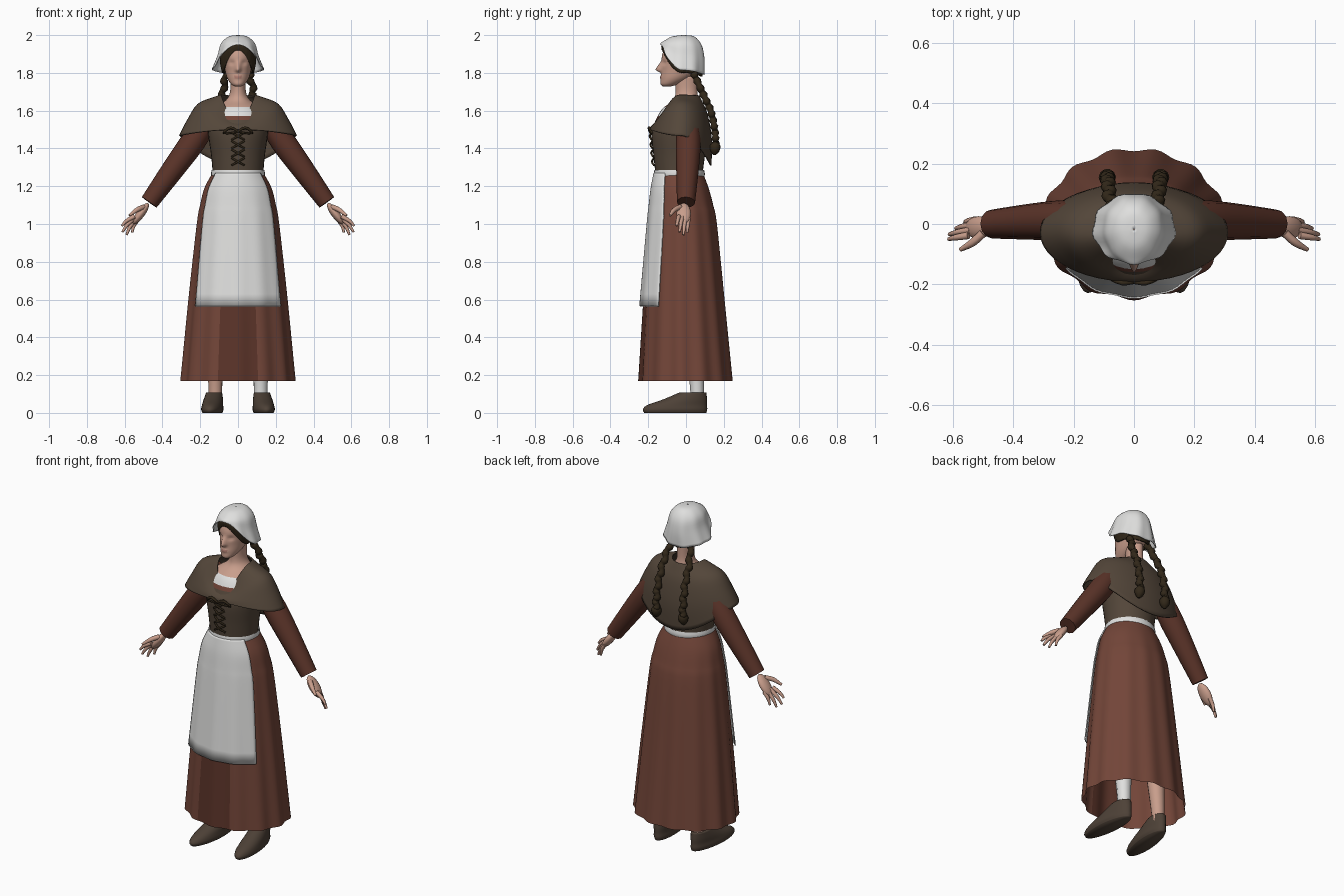
import bpy, bmesh, math
from mathutils import Vector, Matrix

cube = bpy.data.objects.get("Cube")
if cube:
    bpy.data.objects.remove(cube)


def material(name, r, g, b):
    m = bpy.data.materials.new(name)
    m.use_nodes = True
    m.diffuse_color = (r, g, b, 1)
    bsdf = next(n for n in m.node_tree.nodes if n.type == 'BSDF_PRINCIPLED')
    bsdf.inputs["Base Color"].default_value = (r, g, b, 1)
    bsdf.inputs["Roughness"].default_value = 0.8
    return m


russet = material("russet cloth", .17, .06, .04)
dark_russet = material("dark russet cloth", .105, .034, .022)
brown = material("brown wool", .088, .062, .042)
white = material("white linen", .74, .74, .73)
skin = material("skin", .58, .34, .26)
lips = material("lips", .42, .2, .16)
hair = material("dark hair", .032, .021, .01)
leather = material("shoe leather", .075, .053, .038)


def smooth_rows(rows, sub):
    """Catmull-Rom resampling of profile rows."""
    out = []
    for i in range(len(rows) - 1):
        p = [rows[max(i - 1, 0)], rows[i], rows[i + 1], rows[min(i + 2, len(rows) - 1)]]
        for k in range(sub):
            t = k / sub
            out.append([.5 * (2 * b + (c - a) * t + (2 * a - 5 * b + 4 * c - d) * t ** 2
                              + (3 * b - a - 3 * c + d) * t ** 3) for a, b, c, d in zip(*p)])
    return out + [list(rows[-1])]


def finish(obj, mats):
    for m in mats:
        obj.data.materials.append(m)
    for f in obj.data.polygons:
        f.use_smooth = True
    return obj


def loft(name, rows, *mats, seg=32, sub=4, arc=math.pi, cap=False, fold=0,
         waves=13, rule=None, shape=None, place=None, thick=0):
    """Elliptical rings. Row: width, front y, back y, z at front, side and back."""
    rows = smooth_rows([(r[0], r[1], r[2]) + ((r[3],) * 3 if len(r) == 4 else tuple(r[3:]))
                        for r in rows], sub)
    bm = bmesh.new()
    closed = arc == math.pi
    count = seg if closed else seg + 1
    rings = []
    for i, (w, yf, yb, zf, zs, zb) in enumerate(rows):
        ring = []
        for j in range(count):
            a = -arc + 2 * arc * j / seg
            s, c = math.sin(a), math.cos(a)
            k = 1 + fold * (i / (len(rows) - 1)) ** 1.5 * math.cos(waves * a)
            co = Vector((w * s * k, (yf + yb) / 2 - (yb - yf) / 2 * c * k,
                         zs + ((zf if c > 0 else zb) - zs) * c * c))
            if shape:
                co = shape(co)
            ring.append(bm.verts.new(co))
        rings.append(ring)
    for lo, hi in zip(rings, rings[1:]):
        for j in range(seg):
            n = (j + 1) % count
            bm.faces.new((lo[j], lo[n], hi[n], hi[j]))
    if cap:
        bm.faces.new(rings[0])
        bm.faces.new(rings[-1])
    if place:
        bm.transform(place)
    bmesh.ops.recalc_face_normals(bm, faces=bm.faces)
    if rule:
        for f in bm.faces:
            f.material_index = rule(f.calc_center_median())
    me = bpy.data.meshes.new(name)
    bm.to_mesh(me)
    bm.free()
    obj = bpy.data.objects.new(name, me)
    bpy.context.collection.objects.link(obj)
    if thick:
        mod = obj.modifiers.new("thickness", 'SOLIDIFY')
        mod.thickness = thick
    return finish(obj, mats)


def tube(name, points, mat, sides=3, sub=3):
    """Round tube through (x, y, z, radius) points, turned into a mesh."""
    pts = smooth_rows(points, sub)
    cu = bpy.data.curves.new(name, 'CURVE')
    cu.dimensions, cu.bevel_depth, cu.bevel_resolution = '3D', 1, sides
    cu.use_fill_caps = True
    sp = cu.splines.new('POLY')
    sp.points.add(len(pts) - 1)
    for p, (x, y, z, r) in zip(sp.points, pts):
        p.co, p.radius = (x, y, z, 1), r
    tmp = bpy.data.objects.new(name + " path", cu)
    bpy.context.collection.objects.link(tmp)
    me = bpy.data.meshes.new_from_object(tmp.evaluated_get(bpy.context.evaluated_depsgraph_get()))
    bpy.data.objects.remove(tmp)
    obj = bpy.data.objects.new(name, me)
    bpy.context.collection.objects.link(obj)
    me.materials.clear()
    return finish(obj, [mat])


# Skirt with deepening folds and a darker panel in front
skirt_rows = [(.135, -.16, .09, 1.27), (.178, -.175, .12, 1.19), (.2, -.185, .145, 1.1),
              (.217, -.195, .165, 1), (.26, -.222, .205, .6), (.3, -.247, .247, .17)]
loft("skirt", skirt_rows, russet, dark_russet, seg=104, fold=.025,
     rule=lambda c: int(abs(c.x) < .1 and c.y < 0 and c.z < .6))

# Apron wraps the front of the skirt, with a band tied around the waist
apron_rows = [(w + .008, yf - .012, yb, z) for w, yf, yb, z in skirt_rows[:4]]
apron_rows.append((.268, -.245, .19, .565))
loft("apron", apron_rows, white, arc=math.radians(57), seg=28, sub=5, fold=.012, thick=.006)
loft("waistband", [(.14, -.168, .097, 1.25), (.143, -.171, .1, 1.265), (.14, -.168, .096, 1.285)],
     white, sub=2)


# Bodice, blouse edge, chest and neck
def torso_colour(c):
    return 0 if c.z < 1.545 else 1 if c.z < 1.575 else 2 if c.z < 1.615 else 3


loft("torso", [(.134, -.162, .088, 1.27), (.142, -.172, .1, 1.36), (.158, -.183, .115, 1.48),
               (.155, -.16, .11, 1.55), (.125, -.125, .09, 1.61), (.065, -.07, .07, 1.655),
               (.042, -.055, .06, 1.7), (.042, -.06, .06, 1.78)],
     brown, russet, white, skin, sub=6, cap=True, rule=torso_colour)

# Shoulder cape, pointed at the back and open at the neck
loft("shoulder_cape", [(.09, -.135, .07, 1.545, 1.685, 1.68), (.135, -.15, .085, 1.54, 1.67, 1.65),
                       (.215, -.17, .115, 1.53, 1.635, 1.58), (.27, -.187, .137, 1.515, 1.55, 1.45),
                       (.312, -.192, .135, 1.5, 1.47, 1.31)],
     brown, seg=48, thick=.008)

# Criss-cross bodice lacing with a bow
for i in range(4):
    z = 1.31 + i * .045
    for s in (-1, 1):
        tube("bodice_lace", [(-.035 * s, -.169 - i * .004, z, .005), (0, -.18 - i * .004, z + .02, .006),
                             (.035 * s, -.169 - i * .004, z + .04, .005)], hair, sides=1)
for s in (-1, 1):
    tube("lace_bow", [(0, -.193, 1.49, .006), (.04 * s, -.195, 1.51, .008),
                      (.075 * s, -.18, 1.48, .006), (0, -.193, 1.487, .005)], hair, sides=1)


# Head with nose, lips and eye sockets shaped into the face
def face(co):
    if co.y < -.05:
        x, z = abs(co.x), co.z
        ridge = max(0, 1 - abs(z - 1.815) / (.05 if z > 1.815 else .016))
        co.y -= .034 * ridge * math.exp(-(x / .013) ** 2)
        co.y -= .006 * math.exp(-(x / .02) ** 2 - ((z - 1.777) / .009) ** 2)
        co.y += .01 * math.exp(-((x - .032) / .014) ** 2 - ((z - 1.853) / .011) ** 2)
    return co


loft("head", [(.015, -.12, -.085, 1.727), (.036, -.134, -.04, 1.74), (.056, -.133, .02, 1.77),
              (.068, -.13, .07, 1.81), (.074, -.13, .085, 1.85), (.077, -.125, .088, 1.9),
              (.07, -.1, .075, 1.95), (.03, -.05, .03, 1.98)],
     skin, lips, seg=56, sub=5, cap=True, shape=face,
     rule=lambda c: int(abs(c.x) < .02 and c.y < -.1 and abs(c.z - 1.777) < .006))

# Hair framing the face, under a flared linen cap
loft("hair_band", [(.09, -.118, .09, 1.965, 1.92, 1.9), (.095, -.13, .093, 1.945, 1.86, 1.84),
                   (.083, -.126, .085, 1.92, 1.8, 1.78)],
     hair, seg=64, fold=.02, waves=24, thick=.008)
loft("linen_cap", [(.002, -.02, -.016, 2), (.05, -.075, .045, 1.992), (.09, -.118, .085, 1.968, 1.955, 1.945),
                   (.108, -.132, .1, 1.958, 1.89, 1.87), (.137, -.132, .1, 1.95, 1.815, 1.79)],
     white, seg=48, fold=.03, waves=9, thick=.004)

for s, side in ((1, "left"), (-1, "right")):
    # Braid of plaited lumps ending in a tuft
    path = smooth_rows([(.06, .04, 1.8), (.08, .085, 1.7), (.085, .13, 1.6),
                        (.088, .152, 1.5), (.088, .158, 1.42)], 6)
    tube(side + "_braid", [(s * x + .005 * (-1) ** (i // 2), y, z, .022 if i % 2 else .015)
                           for i, (x, y, z) in enumerate(path)], hair, sides=2, sub=2)
    tube(side + "_braid_tuft", [(s * .088, .155, 1.435, .012), (s * .088, .155, 1.415, .028),
                                (s * .09, .152, 1.385, .024), (s * .092, .15, 1.365, .006)], hair)

    # Sleeve
    tube(side + "_sleeve", [(s * .14, .01, 1.58, .055), (s * .235, .012, 1.44, .066),
                            (s * .34, .008, 1.295, .06), (s * .47, 0, 1.115, .048)],
         dark_russet, sides=4)

    # Hand: flattened palm, four fingers and a thumb
    palm = (Matrix.Translation((s * .515, -.012, 1.055)) @ Matrix.Rotation(-s * .64, 4, 'Y')
            @ Matrix.Diagonal((.022, .038, .068, 1)))
    bpy.ops.mesh.primitive_uv_sphere_add(segments=16, ring_count=10, radius=1)
    hand = bpy.context.object
    hand.name = side + "_palm"
    hand.data.transform(palm)
    finish(hand, [skin])
    tips = ((.614, -.05, .99), (.612, -.034, .957), (.59, -.014, .942), (.56, .006, .955))
    for i, (x, y, z) in enumerate(tips):
        root = Vector((.548 - .007 * i, -.038 + .017 * i, 1.04 - .004 * i))
        mid = root.lerp(Vector((x, y, z)), .55) + Vector((.006, 0, .004))
        tube(side + "_finger", [(s * root.x, root.y, root.z, .012), (s * mid.x, mid.y, mid.z, .01),
                                (s * x, y, z, .006)], skin, sides=2)
    tube(side + "_thumb", [(s * .5, -.03, 1.09, .014), (s * .535, -.062, 1.075, .013),
                           (s * .575, -.085, 1.045, .007)], skin, sides=2)

    # Leg and shoe
    tube(side + "_leg", [(s * .12, .06, .07, .036), (s * .12, .058, .15, .038),
                         (s * .115, .045, .35, .05), (s * .1, .03, .6, .06)],
         white if s > 0 else skin)
    turn = Matrix.Translation((s * .13, 0, 0)) @ Matrix.Rotation(s * .1, 4, 'Z')
    loft(side + "_shoe", [(.05, -.222, .108, 0), (.057, -.23, .113, .018), (.054, -.205, .112, .042),
                          (.05, -.12, .112, .072), (.042, -.035, .108, .108)],
         leather, seg=24, cap=True, place=turn)
